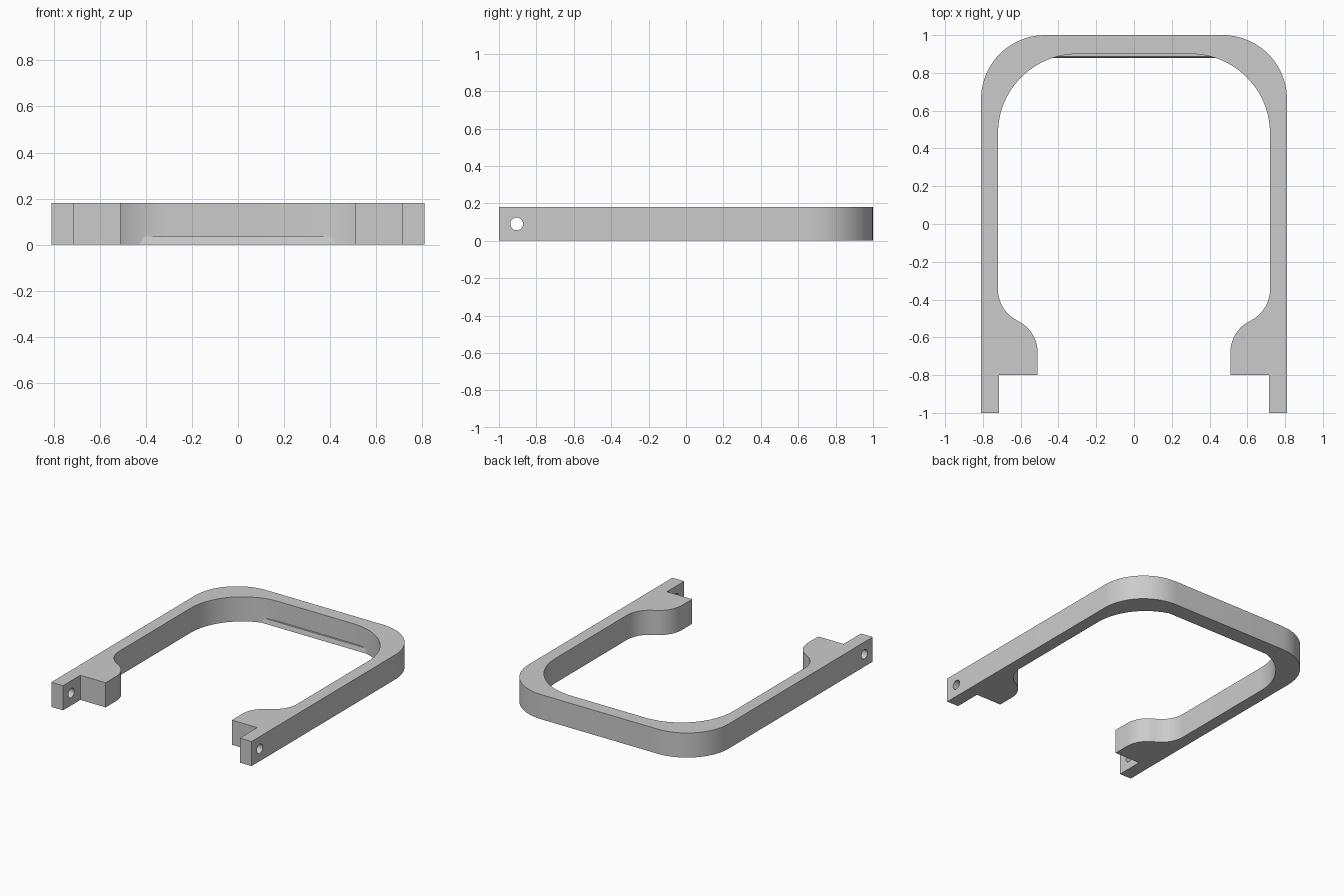
import bpy, bmesh
from math import sin, cos, pi, radians, asin

if "Cube" in bpy.data.objects:
    bpy.data.objects.remove(bpy.data.objects["Cube"])

HEIGHT = 0.18
grey = bpy.data.materials.new("plain_grey")
grey.use_nodes = True
colour = (0.6, 0.6, 0.6, 1)
grey.diffuse_color = colour
grey.node_tree.nodes["Principled BSDF"].inputs["Base Color"].default_value = colour


def arc(cx, cy, r, start, end, steps):
    """Points along an arc, angles in degrees."""
    angles = [radians(start + (end - start) * i / steps) for i in range(steps + 1)]
    return [(cx + r * cos(a), cy + r * sin(a)) for a in angles]


def extrude(name, points, offset):
    """Solid made by sweeping a closed outline along offset."""
    bm = bmesh.new()
    face = bm.faces.new([bm.verts.new(p) for p in points])
    result = bmesh.ops.extrude_face_region(bm, geom=[face])
    moved = [g for g in result["geom"] if isinstance(g, bmesh.types.BMVert)]
    bmesh.ops.translate(bm, vec=offset, verts=moved)
    bmesh.ops.recalc_face_normals(bm, faces=bm.faces)
    mesh = bpy.data.meshes.new(name)
    bm.to_mesh(mesh)
    bm.free()
    mesh.materials.append(grey)
    obj = bpy.data.objects.new(name, mesh)
    bpy.context.collection.objects.link(obj)
    return obj


# Half outline: outer edge from the back middle to the front, then the inner edge back
turn = 64.5
outer = arc(0.47, 0.66, 0.34, 90, 0, 20) + [(0.81, -1)]
foot = [(0.715, -1), (0.715, -0.8), (0.51, -0.8)]
bulge = arc(0.695, -0.68, 0.185, 180, 180 - turn, 10)
neck = arc(0.535, -0.346, 0.185, -turn, 0, 10)[1:]
inner = arc(0.30, 0.48, 0.42, 0, 90, 24)
half = outer + foot + bulge + neck + inner
outline = half + [(-x, y) for x, y in reversed(half)]
frame = extrude("frame", [(x, y, 0) for x, y in outline], (0, 0, HEIGHT))

# Pivot hole through both legs
hole = extrude("hole_cutter", [(-1, y, z) for y, z in arc(-0.905, 0.09, 0.034, 0, 360, 32)[:-1]],
               (2, 0, 0))
hole.hide_render = True
cut = frame.modifiers.new("pivot_hole", "BOOLEAN")
cut.operation = "DIFFERENCE"
cut.solver = "EXACT"
cut.object = hole
bpy.context.view_layer.objects.active = frame
frame.select_set(True)
bpy.ops.object.modifier_apply(modifier=cut.name)
bpy.data.objects.remove(hole)
bpy.ops.object.shade_smooth_by_angle(angle=radians(30))

# Retaining lip along the bottom of the back wall, ends buried in the corners
lip_profile = [(0.88, 0), (0.887, 0.035), (0.92, 0.035), (0.92, 0)]
extrude("retaining_lip", [(-0.425, y, z) for y, z in lip_profile], (0.85, 0, 0))
